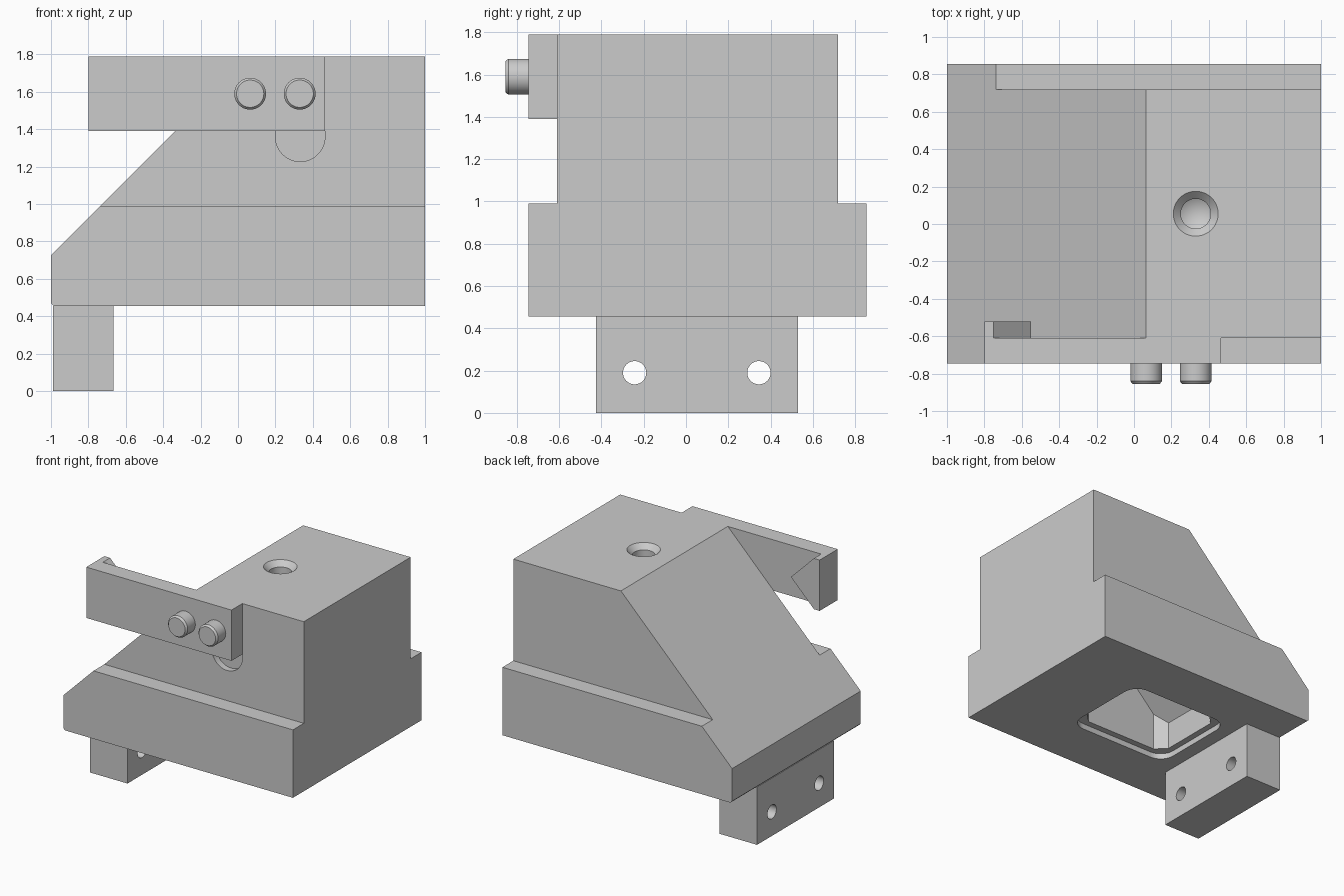
import bpy, bmesh
from math import sin, cos, pi
from mathutils import Vector

if "Cube" in bpy.data.objects:
    bpy.data.objects.remove(bpy.data.objects["Cube"])

MID_Y = 0.055          # shared centre line of foot, pocket and top hole


def finish(name, bm):
    bmesh.ops.recalc_face_normals(bm, faces=bm.faces[:])
    me = bpy.data.meshes.new(name)
    bm.to_mesh(me)
    bm.free()
    ob = bpy.data.objects.new(name, me)
    bpy.context.collection.objects.link(ob)
    return ob


def place(axis, u, v, h):
    return {'x': (h, u, v), 'y': (u, h, v), 'z': (u, v, h)}[axis]


def prism(name, pts, axis, lo, hi, cut=None):
    """Extrude a 2D outline along an axis, optionally sliced by a plane (point, normal)."""
    bm = bmesh.new()
    rings = [[bm.verts.new(place(axis, u, v, h)) for u, v in pts] for h in (lo, hi)]
    for r in rings:
        bm.faces.new(r)
    n = len(pts)
    for i in range(n):
        j = (i + 1) % n
        bm.faces.new((rings[0][i], rings[0][j], rings[1][j], rings[1][i]))
    if cut:
        geom = bm.verts[:] + bm.edges[:] + bm.faces[:]
        bmesh.ops.bisect_plane(bm, geom=geom, plane_co=cut[0], plane_no=cut[1], clear_outer=True)
        bmesh.ops.holes_fill(bm, edges=[e for e in bm.edges if e.is_boundary], sides=0)
    return finish(name, bm)


def rect(u0, u1, v0, v1):
    return [(u0, v0), (u1, v0), (u1, v1), (u0, v1)]


def corner_rect(u0, u1, v0, v1, r, steps):
    """Rectangle with rounded corners (steps=1 gives plain chamfers)."""
    pts = []
    for k, (cu, cv) in enumerate(((u1 - r, v1 - r), (u0 + r, v1 - r), (u0 + r, v0 + r), (u1 - r, v0 + r))):
        for i in range(steps + 1):
            a = pi / 2 * (k + i / steps)
            pts.append((cu + r * cos(a), cv + r * sin(a)))
    return pts


def turned(name, rows, axis, u, v, seg=48):
    """Stack of circles (radius, height) along an axis; radius 0 closes in a point."""
    bm = bmesh.new()
    rings = []
    for r, h in rows:
        count = seg if r else 1
        rings.append([bm.verts.new(place(axis, u + r * cos(2 * pi * i / seg), v + r * sin(2 * pi * i / seg), h))
                      for i in range(count)])
    for a, b in zip(rings, rings[1:]):
        for i in range(seg):
            j = (i + 1) % seg
            bm.faces.new((a[i], a[j], b[j], b[i]) if len(b) > 1 else (a[i], a[j], b[0]))
    for r in (rings[0], rings[-1]):
        if len(r) > 1:
            bm.faces.new(r)
    return finish(name, bm)


def carve(ob, cutters):
    bpy.context.view_layer.objects.active = ob
    for c in cutters:
        m = ob.modifiers.new("cut", 'BOOLEAN')
        m.operation, m.solver, m.object = 'DIFFERENCE', 'EXACT', c
        bpy.ops.object.modifier_apply(modifier=m.name)
        bpy.data.objects.remove(c)


# Main body: sloped block, narrowed above z = 0.99
body = prism("body", [(-0.985, 0.455), (1, 0.455), (1, 1.79), (0.063, 1.79), (-1, 0.727), (-1, 0.47)],
             'y', -0.745, 0.855)
slot = [(0.465, 1.6), (0.2, 1.6)] + [(0.3325 + 0.1325 * cos(a), 1.36 + 0.1325 * sin(a))
                                     for a in [pi + pi * i / 24 for i in range(25)]]
carve(body, [
    prism("front_step", rect(-1.2, 1.2, 0.99, 2), 'y', -1, -0.61),
    prism("back_step", rect(-1.2, 1.2, 0.99, 2), 'y', 0.72, 1),
    # pivot recess behind the arm
    prism("pivot_recess", slot, 'y', -0.7, -0.56),
    # countersunk blind hole in the top
    turned("top_hole", [(0.14, 1.81), (0.12, 1.79), (0.08, 1.75), (0.08, 1.5), (0, 1.455)], 'z', 0.33, MID_Y),
    # rim and hollow underneath, following the outer slope
    prism("rim", corner_rect(-0.55, 0.35, MID_Y - 0.375, MID_Y + 0.375, 0.12, 8), 'z', 0.4, 0.5),
    prism("hollow", corner_rect(-0.5, 0.3, MID_Y - 0.325, MID_Y + 0.325, 0.08, 1), 'z', 0.45, 1.25,
          (Vector((-0.5, 0, 0.72)), Vector((-1, 0, 1)))),
])

# Foot with two cross holes
foot = prism("foot", rect(-0.425, 0.53, 0, 0.455), 'x', -0.99, -0.665)
carve(foot, [turned("foot_hole", [(0.055, -1.1), (0.055, -0.5)], 'x', y, 0.19) for y in (-0.243, 0.345)])

# Side arm and its pointed hook
arm = prism("arm", rect(-0.8, 0.465, 1.39, 1.79), 'y', -0.745, -0.61)
hook = prism("arm_hook", [(-0.8, 1.39), (-0.75, 1.39), (-0.55, 1.59), (-0.75, 1.79), (-0.8, 1.79)],
             'y', -0.61, -0.52)

# Two screw heads on the arm
screws = [turned("screw", [(0.085, -0.74), (0.085, -0.84), (0.073, -0.855)], 'y', x, 1.59)
          for x in (0.065, 0.33)]

for ob in [body, foot, arm, hook] + screws:
    bpy.ops.object.select_all(action='DESELECT')
    ob.select_set(True)
    bpy.context.view_layer.objects.active = ob
    bpy.ops.object.shade_smooth_by_angle(angle=pi / 7)
